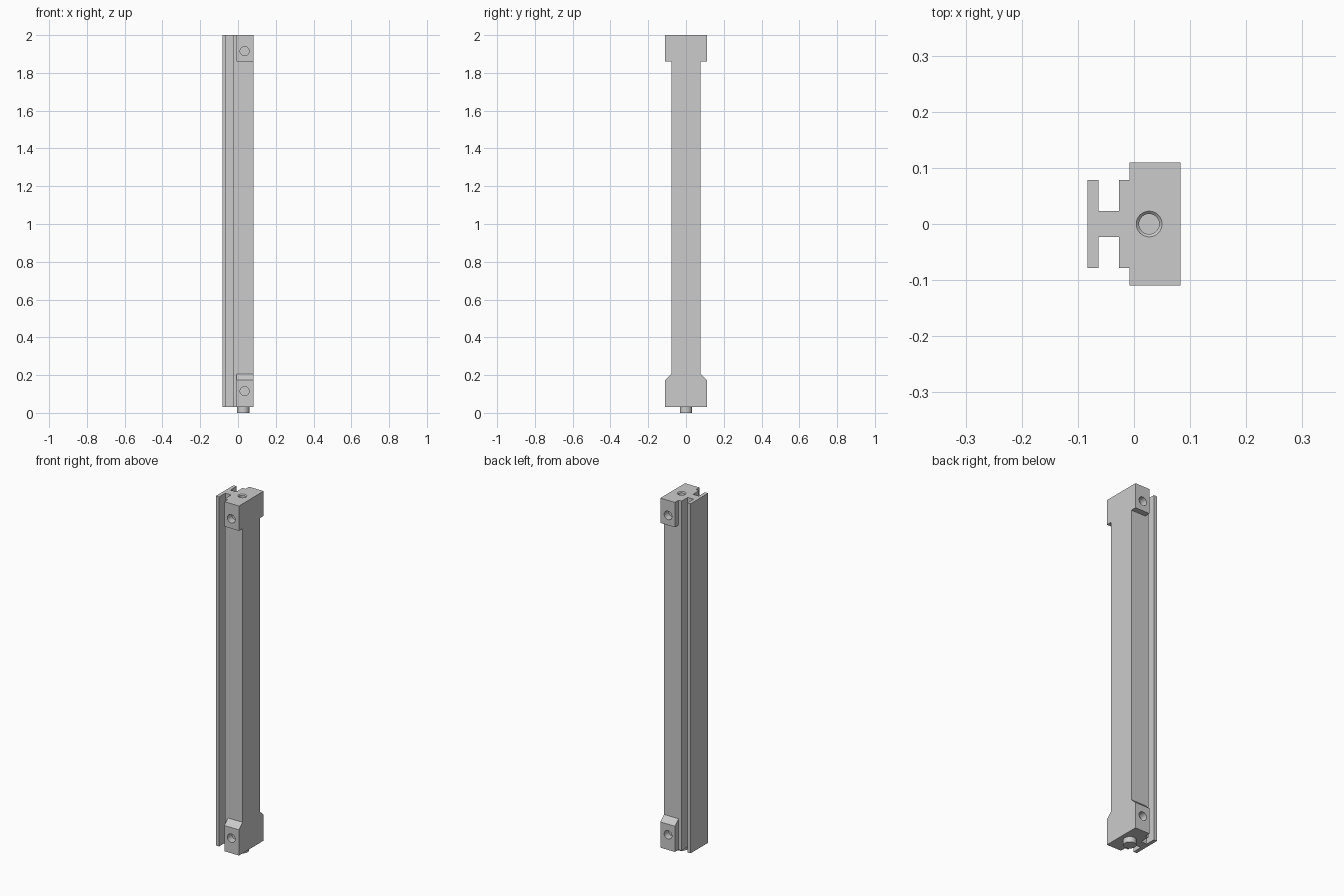
import bpy, bmesh, math

cube = bpy.data.objects.get("Cube")
if cube:
    bpy.data.objects.remove(cube, do_unlink=True)

grey = bpy.data.materials.new("plain grey")
grey.use_nodes = True
colour = (0.6, 0.6, 0.6, 1)
grey.diffuse_color = colour
grey.node_tree.nodes["Principled BSDF"].inputs["Base Color"].default_value = colour

BASE, TOP = 0.03, 2.0      # bottom and top of the bar
JOIN, FACE = -0.008, 0.083  # x range of the thick block
HALF, LUG = 0.078, 0.11    # half depths of bar and lugs


def add_object(name, bm):
    bmesh.ops.recalc_face_normals(bm, faces=bm.faces)
    mesh = bpy.data.meshes.new(name)
    bm.to_mesh(mesh)
    bm.free()
    mesh.materials.append(grey)
    obj = bpy.data.objects.new(name, mesh)
    bpy.context.collection.objects.link(obj)
    return obj


def prism(name, points, shift):
    """Extrude a closed outline along the given vector."""
    bm = bmesh.new()
    face = bm.faces.new([bm.verts.new(p) for p in points])
    out = bmesh.ops.extrude_face_region(bm, geom=[face])
    verts = [v for v in out["geom"] if isinstance(v, bmesh.types.BMVert)]
    bmesh.ops.translate(bm, verts=verts, vec=shift)
    return add_object(name, bm)


def cylinder(name, centre, r_low, r_high, depth, tilt=0.0):
    bm = bmesh.new()
    bmesh.ops.create_cone(bm, cap_ends=True, segments=32,
                          radius1=r_low, radius2=r_high, depth=depth)
    obj = add_object(name, bm)
    obj.location = centre
    obj.rotation_euler.x = tilt
    return obj


def smooth(obj):
    bpy.ops.object.select_all(action='DESELECT')
    obj.select_set(True)
    bpy.context.view_layer.objects.active = obj
    bpy.ops.object.shade_smooth_by_angle(angle=math.radians(30))


# Slotted rail: thin plate, web and shoulder, mirrored in y
side = [(-0.083, HALF), (-0.063, HALF), (-0.063, 0.023),
        (-0.027, 0.023), (-0.027, HALF), (JOIN, HALF)]
outline = side + [(x, -y) for x, y in reversed(side)]
prism("slotted_rail", [(x, y, BASE) for x, y in outline], (0, 0, TOP - BASE))

# Thick block with square top lugs and chamfered bottom lugs
side = [(LUG, BASE), (LUG, 0.175), (HALF, 0.205),
        (HALF, 1.86), (LUG, 1.86), (LUG, TOP)]
outline = side + [(-y, z) for y, z in reversed(side)]
block = prism("lugged_block", [(JOIN, y, z) for y, z in outline],
              (FACE - JOIN, 0, 0))

# Blind holes in the lugs and a countersunk hole in the top
cutters = [cylinder("lug_hole_cutter", (0.035, s * LUG, z), 0.024, 0.024,
                    0.08, math.pi / 2)
           for s in (-1, 1) for z in (0.115, 1.915)]
cutters.append(cylinder("top_hole_cutter", (0.027, 0, TOP - 0.02),
                        0.018, 0.018, 0.06))
cutters.append(cylinder("countersink_cutter", (0.027, 0, TOP),
                        0.018, 0.028, 0.01))
for cutter in cutters:
    cutter.hide_render = True
    mod = block.modifiers.new(cutter.name, 'BOOLEAN')
    mod.operation = 'DIFFERENCE'
    mod.solver = 'EXACT'
    mod.object = cutter
bpy.context.view_layer.objects.active = block
for mod in list(block.modifiers):
    bpy.ops.object.modifier_apply(modifier=mod.name)
for cutter in cutters:
    bpy.data.objects.remove(cutter, do_unlink=True)
smooth(block)

# Round locating peg under the block
peg = cylinder("bottom_peg", (0.027, 0, 0.02), 0.033, 0.033, 0.04)
smooth(peg)
